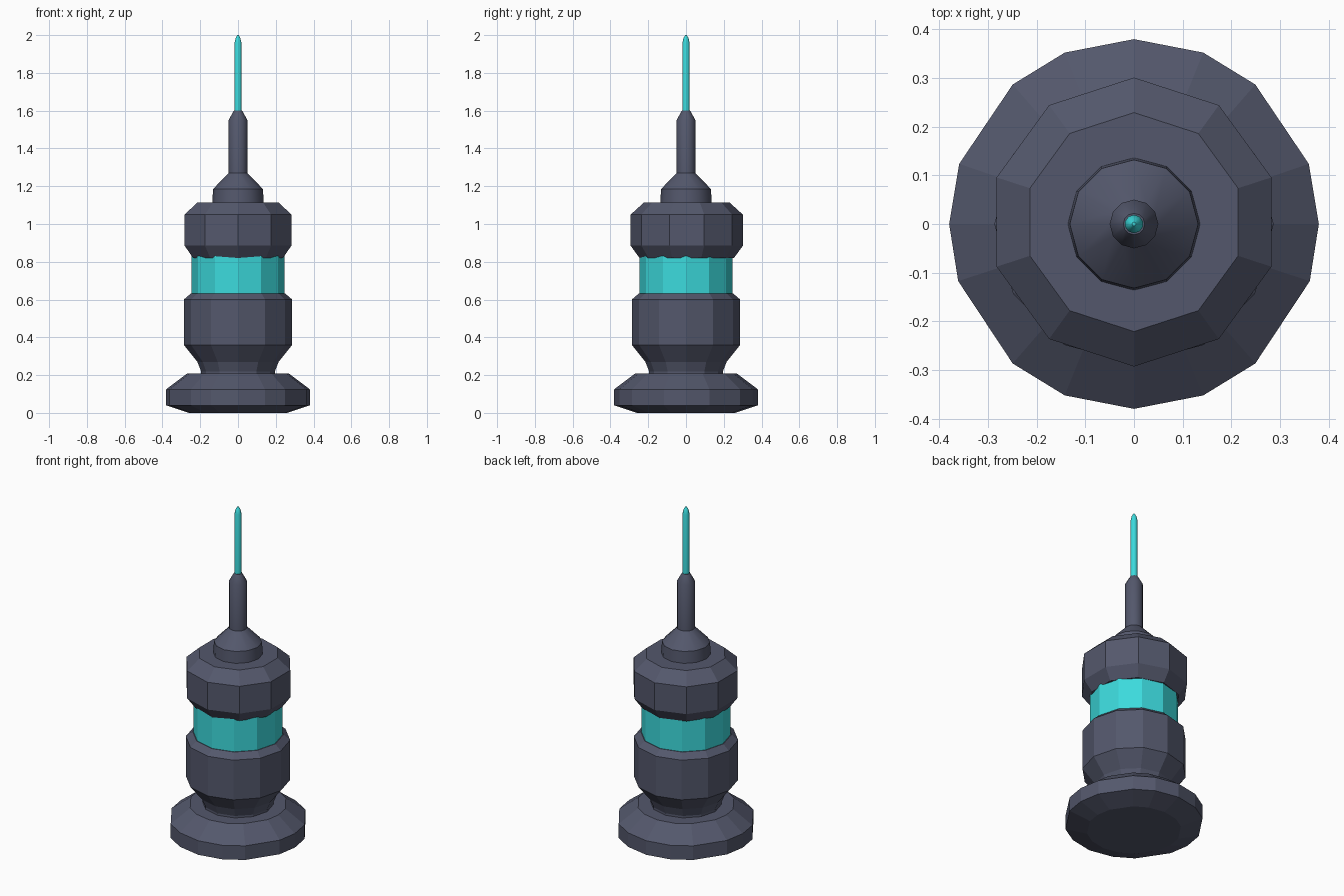
import bpy, bmesh, math

if "Cube" in bpy.data.objects:
    bpy.data.objects.remove(bpy.data.objects["Cube"])

def material(name, rgb):
    m = bpy.data.materials.new(name)
    m.diffuse_color = (*rgb, 1)
    m.use_nodes = True
    m.node_tree.nodes["Principled BSDF"].inputs["Base Color"].default_value = m.diffuse_color
    return m

SLATE = material("dark slate", (0.088, 0.097, 0.150))
TEAL = material("bright teal", (0.045, 0.70, 0.72))

def even(n):
    """Evenly spaced angles in degrees, first one on +y."""
    return [i * 360 / n for i in range(n)]

def lathe(name, profile, angles, mat, smooth=None, dy=0.0):
    """Spin (radius, height) pairs around z, with the ends capped."""
    bm = bmesh.new()
    rings = []
    for r, z in profile:
        rings.append([bm.verts.new((r * math.sin(math.radians(a)),
                                    r * math.cos(math.radians(a)) + dy, z)) for a in angles])
    n = len(angles)
    for low, high in zip(rings, rings[1:]):
        for i in range(n):
            j = (i + 1) % n
            bm.faces.new((low[i], low[j], high[j], high[i]))
    bm.faces.new(rings[0])
    bm.faces.new(rings[-1])
    bmesh.ops.recalc_face_normals(bm, faces=bm.faces)
    mesh = bpy.data.meshes.new(name)
    bm.to_mesh(mesh)
    bm.free()
    mesh.materials.append(mat)
    ob = bpy.data.objects.new(name, mesh)
    bpy.context.collection.objects.link(ob)
    if smooth:
        bpy.ops.object.select_all(action='DESELECT')
        ob.select_set(True)
        bpy.context.view_layer.objects.active = ob
        bpy.ops.object.shade_smooth_by_angle(angle=math.radians(smooth))
    return ob

# Wide foot with slightly uneven sides, mirrored left to right
half = [0, 22, 41, 71, 90, 108, 139, 158]
foot_angles = half + [180] + [360 - a for a in reversed(half[1:])]
lathe("foot", [(0.26, 0), (0.38, 0.04), (0.38, 0.125), (0.27, 0.208)], foot_angles, SLATE)

# Lower housing with a narrow neck
lathe("lower_housing", [(0.195, 0.19), (0.195, 0.22), (0.215, 0.27), (0.287, 0.36),
                        (0.287, 0.60), (0.25, 0.632)], even(12), SLATE)

# Glowing band
lathe("glow_band", [(0.246, 0.62), (0.246, 0.83)], even(12), TEAL)

# Upper housing
lathe("upper_housing", [(0.25, 0.82), (0.297, 0.885), (0.297, 1.05), (0.225, 1.115)],
      even(10), SLATE, dy=0.004)

# Cap that tapers into the shaft
lathe("cap", [(0.137, 1.10), (0.132, 1.185), (0.05, 1.27)], even(12), SLATE, smooth=35)
lathe("shaft", [(0.05, 1.26), (0.05, 1.55), (0.022, 1.60)], even(12), SLATE, smooth=35)

# Needle
lathe("needle", [(0.019, 1.59), (0.019, 1.96), (0.013, 1.985), (0.004, 2.0)],
      even(10), TEAL, smooth=45)
